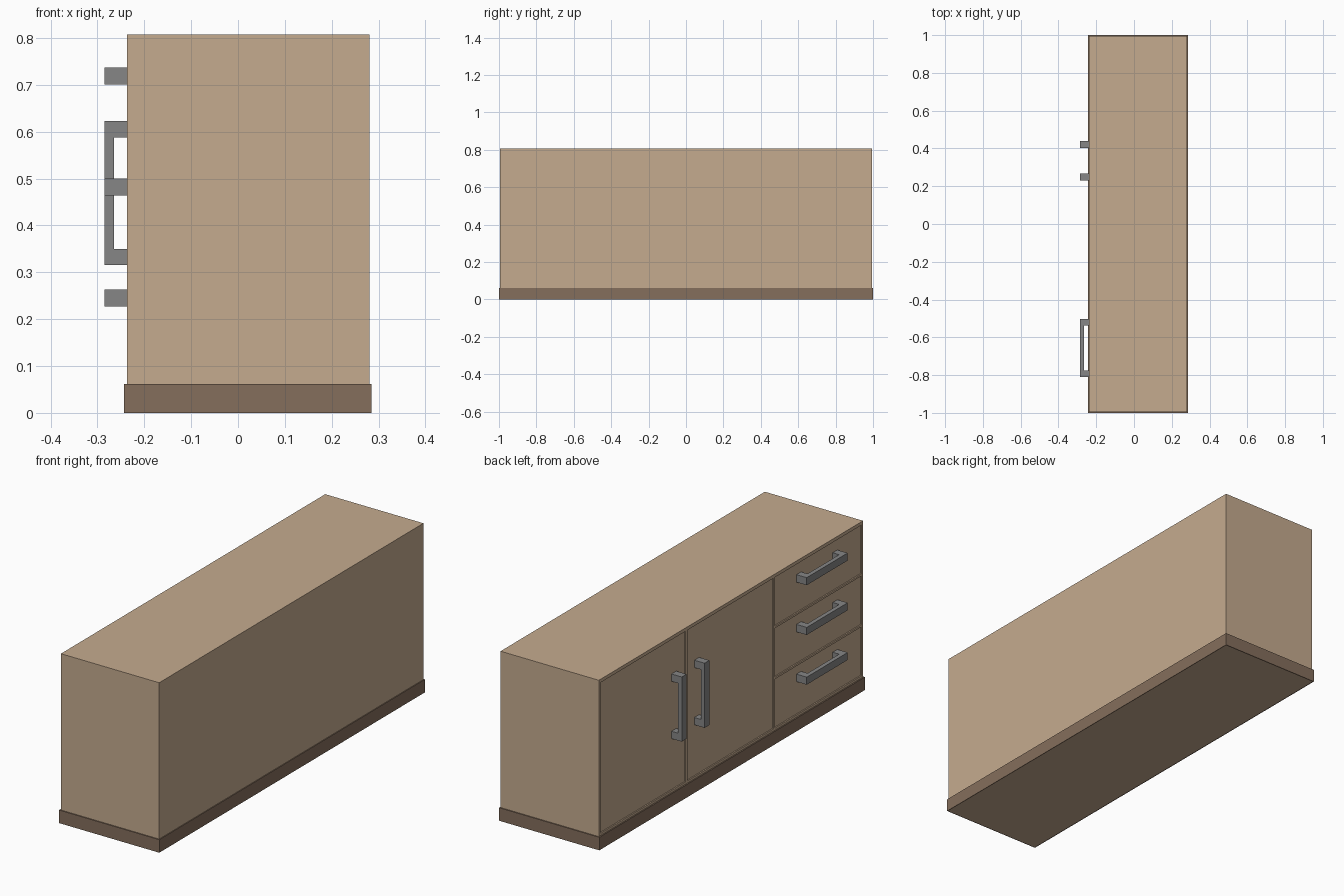
import bpy
import bmesh
from mathutils import Matrix

if "Cube" in bpy.data.objects:
    bpy.data.objects.remove(bpy.data.objects["Cube"])


def material(name, rgb):
    m = bpy.data.materials.new(name)
    m.diffuse_color = (*rgb, 1)
    m.use_nodes = True
    m.node_tree.nodes["Principled BSDF"].inputs["Base Color"].default_value = m.diffuse_color
    return m


WOOD = material("tan wood", (0.558, 0.407, 0.275))
DARK = material("dark wood", (0.232, 0.157, 0.107))
METAL = material("grey metal", (0.236, 0.236, 0.238))


def add_box(bm, lo, hi):
    size = [b - a for a, b in zip(lo, hi)]
    mid = [(a + b) / 2 for a, b in zip(lo, hi)]
    bmesh.ops.create_cube(bm, size=1, matrix=Matrix.Translation(mid) @ Matrix.Diagonal((*size, 1)))


def boxes(name, mat, *spans):
    bm = bmesh.new()
    for lo, hi in spans:
        add_box(bm, lo, hi)
    me = bpy.data.meshes.new(name)
    bm.to_mesh(me)
    bm.free()
    me.materials.append(mat)
    ob = bpy.data.objects.new(name, me)
    bpy.context.collection.objects.link(ob)
    return ob


FACE = -0.237      # plane of the cabinet face (doors look toward -x)
PANEL = FACE + 0.006
BACK = FACE + 0.02

# Carcass down to the floor, with a thin skirting of four boards around its foot
carcass = boxes("carcass", WOOD, ((FACE, -0.995, 0), (0.281, 0.995, 0.807)))
boxes("skirting", DARK,
      ((-0.243, -1, 0), (FACE, 1, 0.062)),
      ((0.281, -1, 0), (0.285, 1, 0.062)),
      ((FACE, -1, 0), (0.281, -0.995, 0.062)),
      ((FACE, 0.995, 0), (0.281, 1, 0.062)))

# Openings: two doors and a stack of three drawers (y0, y1, z0, z1)
doors = [(0.341, 0.984, 0.073, 0.791), (-0.321, 0.329, 0.073, 0.791)]
drawers = [(-0.984, -0.333, 0.073 + 0.2425 * i, 0.306 + 0.2425 * i) for i in range(3)]

cutter = boxes("opening_cutter", WOOD,
               *[((FACE - 0.02, y0, z0), (BACK, y1, z1)) for y0, y1, z0, z1 in doors + drawers])
cutter.hide_render = True
cutter.hide_viewport = True
cut = carcass.modifiers.new("openings", 'BOOLEAN')
cut.operation = 'DIFFERENCE'
cut.solver = 'EXACT'
cut.object = cutter

# Slightly recessed fronts
for kind, group in (("door", doors), ("drawer_front", drawers)):
    for i, (y0, y1, z0, z1) in enumerate(group):
        boxes(f"{kind}_{i + 1}", WOOD, ((PANEL, y0, z0), (BACK, y1, z1)))


# U-shaped bar handle, swept as a profile along its length
def handle(name, y, z, length, width, vertical):
    h, foot, out, inner = length / 2, 0.035, -0.285, -0.265
    profile = [(PANEL, -h), (out, -h), (out, h), (PANEL, h),
               (PANEL, h - foot), (inner, h - foot), (inner, foot - h), (PANEL, foot - h)]
    bm = bmesh.new()
    if vertical:
        pts, sweep = [(x, y - width / 2, z + t) for x, t in profile], (0, width, 0)
    else:
        pts, sweep = [(x, y + t, z - width / 2) for x, t in profile], (0, 0, width)
    face = bm.faces.new([bm.verts.new(p) for p in pts])
    ext = bmesh.ops.extrude_face_region(bm, geom=[face], use_keep_orig=True)
    bmesh.ops.translate(bm, vec=sweep, verts=[v for v in ext["geom"] if isinstance(v, bmesh.types.BMVert)])
    bmesh.ops.recalc_face_normals(bm, faces=bm.faces)
    me = bpy.data.meshes.new(name)
    bm.to_mesh(me)
    bm.free()
    me.materials.append(METAL)
    bpy.context.collection.objects.link(bpy.data.objects.new(name, me))


# Door handles beside the meeting stile, drawer handles above each centre
for i, y in enumerate((0.421, 0.249)):
    handle(f"door_handle_{i + 1}", y, 0.469, 0.308, 0.036, True)
for i in range(3):
    handle(f"drawer_handle_{i + 1}", -0.656, 0.245 + 0.237 * i, 0.308, 0.036, False)
